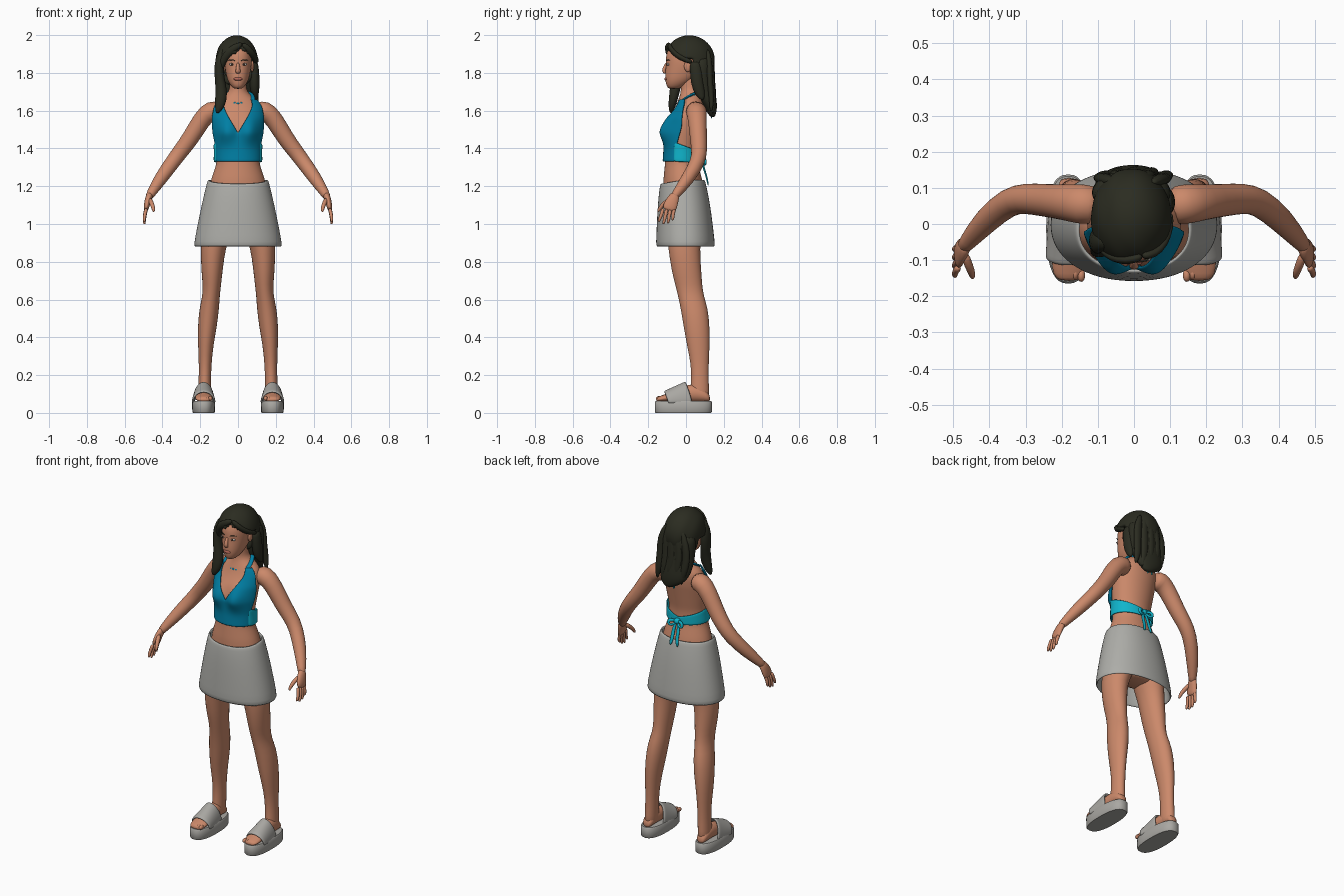
import bpy, bmesh, math
from mathutils import Vector as V

def material(name, *rgb):
    m = bpy.data.materials.new(name)
    m.diffuse_color = (*rgb, 1)
    return m

SKIN = material("skin", .60, .25, .145)
HAIR = material("dark hair", .024, .025, .015)
TEAL = material("teal cloth", .0, .21, .37)
CYAN = material("cyan cloth", .005, .46, .60)
GREY = material("skirt grey", .42, .42, .395)
SHOE = material("shoe grey", .40, .39, .365)
WHITE = material("eye white", .7, .68, .64)
IRIS = material("iris brown", .05, .025, .015)
LIPS = material("lip colour", .45, .14, .10)

def finish(name, bm, mat, mirror=False, solid=0, offset=0, level=1):
    me = bpy.data.meshes.new(name)
    bm.to_mesh(me)
    bm.free()
    me.materials.append(mat)
    for p in me.polygons:
        p.use_smooth = True
    if not level:
        me.set_sharp_from_angle(angle=math.radians(40))
    ob = bpy.data.objects.new(name, me)
    bpy.context.collection.objects.link(ob)
    if mirror:
        ob.modifiers.new("mirror", 'MIRROR')
    if solid:
        s = ob.modifiers.new("thickness", 'SOLIDIFY')
        s.thickness, s.offset = solid, offset
    if level:
        s = ob.modifiers.new("smooth", 'SUBSURF')
        s.levels = s.render_levels = level
    return ob

def loft(name, rings, mat, closed=True, caps=True, **kw):
    """Skin a list of point rings (closed) or rows (open)."""
    bm = bmesh.new()
    rows = [[bm.verts.new(p) for p in r] for r in rings]
    n = len(rows[0])
    for a, b in zip(rows, rows[1:]):
        for i in range(n if closed else n - 1):
            j = (i + 1) % n
            bm.faces.new((a[i], a[j], b[j], b[i]))
    if closed and caps:
        bm.faces.new(rows[0][::-1])
        bm.faces.new(rows[-1])
    bmesh.ops.recalc_face_normals(bm, faces=bm.faces)
    return finish(name, bm, mat, **kw)

def ring(z, rx, yf, yb, cx=0, n=20, p=1.0):
    """Horizontal oval between yf and yb; p < 1 squares it off."""
    sp = lambda v: math.copysign(abs(v) ** p, v)
    A = [2 * math.pi * i / n for i in range(n)]
    return [V((cx + rx * sp(math.sin(a)), (yf + yb) / 2 + (yf - yb) / 2 * sp(math.cos(a)), z)) for a in A]

def tube(name, pts, mat, n=10, **kw):
    """Tube through (x, y, z, r[, r2]); r2 is the radius on the second axis."""
    P = [V(p[:3]) for p in pts]
    d = P[-1] - P[0]
    ref = V((0, 1, 0)) if abs(d.y) < .75 * d.length else V((0, 0, 1))
    rings = []
    for i, p in enumerate(pts):
        t = (P[min(i + 1, len(P) - 1)] - P[max(i - 1, 0)]).normalized()
        u = t.cross(ref).normalized()
        v = u.cross(t)
        rings.append([P[i] + u * p[3] * math.cos(a) + v * p[-1] * math.sin(a)
                      for a in (2 * math.pi * k / n for k in range(n))])
    return loft(name, rings, mat, **kw)

def ball(name, c, s, mat, **kw):
    bm = bmesh.new()
    bmesh.ops.create_uvsphere(bm, u_segments=16, v_segments=10, radius=1)
    for v in bm.verts:
        v.co = V(c) + V((v.co.x * s[0], v.co.y * s[1], v.co.z * s[2]))
    return finish(name, bm, mat, level=0, **kw)

def sample(table, z):
    for a, b in zip(table, table[1:]):
        if z <= b[0]:
            t = (z - a[0]) / (b[0] - a[0])
            return [p + (q - p) * t for p, q in zip(a, b)]
    return table[-1]

# Torso and neck: z, half width, front y, back y
TORSO = [(.93, .10, -.06, .06), (.97, .15, -.11, .09), (1.05, .17, -.125, .11), (1.15, .162, -.122, .10),
         (1.24, .142, -.12, .085), (1.32, .115, -.112, .065), (1.40, .114, -.106, .065),
         (1.48, .125, -.105, .08), (1.56, .132, -.088, .095), (1.62, .128, -.055, .10),
         (1.655, .105, -.042, .095), (1.68, .07, -.033, .085), (1.705, .047, -.027, .075),
         (1.76, .042, -.03, .065), (1.80, .042, -.03, .06)]

def body_point(z, deg, off=0.0):
    """Point on the torso; angle 0 is the front, 90 the side, 180 the back."""
    _, rx, yf, yb = sample(TORSO, z)
    a = math.radians(deg)
    x = (rx + off) * math.sin(a)
    y = (yf + yb) / 2 - ((yb - yf) / 2 + off) * math.cos(a)
    if math.cos(a) > 0:  # bust
        y -= .036 * math.exp(-((abs(x) - .062) / .045) ** 2 - ((z - 1.495) / .06) ** 2)
    return V((x, y, z))

loft("torso", [[body_point(.93 + .87 * i / 36, 15 * k) for k in range(24)] for i in range(37)], SKIN)

# Halter top front panel: z, inner angle, outer angle
PANEL = [(1.33, 0, 68), (1.42, 0, 74), (1.485, 0, 82), (1.52, 9, 82), (1.56, 19, 77), (1.61, 31, 68), (1.66, 40, 66)]
rows = []
for i in range(23):
    z, a0, a1 = sample(PANEL, 1.33 + .015 * i)
    rows.append([body_point(z, a0 + (a1 - a0) * k / 10, .009) for k in range(11)])
loft("halter_panel", rows, TEAL, closed=False, mirror=True, solid=.008)
tube("halter_strap", [(.072, -.026, 1.65, .022, .008), (.076, .01, 1.675, .016, .007), (.066, .05, 1.695, .012, .007),
                      (.035, .083, 1.703, .01, .007), (0, .09, 1.703, .009, .007)], TEAL, mirror=True)

# Back band, knot and hanging ties
rows = []
for i in range(13):
    t = i / 12
    rows.append([body_point(1.33 - .01 * t + (.105 - .06 * t) * k / 4, 64 + 116 * t, .011) for k in range(5)])
loft("back_band", rows, CYAN, closed=False, mirror=True, solid=.007)
ball("back_knot", (0, .083, 1.34), (.02, .018, .018), CYAN)
tube("back_bow", [(.005, .085, 1.34, .006), (.04, .1, 1.35, .014, .007), (.05, .105, 1.325, .014, .007),
                  (.03, .1, 1.31, .01, .006), (.005, .09, 1.335, .006)], CYAN, mirror=True)
tube("back_tie", [(.005, .085, 1.34, .007), (.018, .095, 1.29, .011, .005), (.014, .11, 1.25, .012, .005),
                  (.025, .118, 1.2, .009, .004)], CYAN, mirror=True)
tube("neck_tie", [(.005, .09, 1.7, .007), (.012, .118, 1.65, .008, .005), (.015, .132, 1.6, .008, .005),
                  (.014, .136, 1.555, .006, .004)], CYAN, mirror=True)

# Necklace of beads
for i in range(24):
    a = 2 * math.pi * i / 24
    c = math.cos(a)
    ball("necklace_bead", (.064 * math.sin(a), .025 - .068 * c, 1.668 - .03 * c), (.009, .007, .007), TEAL)

# Skirt
SKIRT = [(.88, .235, -.16, .155), (.93, .228, -.158, .15), (1.05, .204, -.153, .136),
         (1.15, .182, -.146, .12), (1.215, .166, -.139, .105), (1.235, .16, -.136, .10)]
rings = [ring(*r, n=32, p=.93) for r in SKIRT]
for r in rings[-2:]:
    for k, v in enumerate(r):
        v.z -= .02 * max(0, math.cos(2 * math.pi * k / 32))
loft("skirt", rings, GREY, caps=False, solid=.012, offset=-1)

# Legs: z, half width, front y, back y, centre x
LEG = [(1.02, .08, -.105, .095, .095), (.95, .078, -.102, .09, .11), (.88, .067, -.096, .072, .132),
       (.75, .057, -.077, .082, .138), (.68, .049, -.058, .086, .138), (.62, .046, -.043, .094, .142),
       (.55, .053, -.028, .118, .153), (.45, .051, -.012, .126, .163), (.36, .041, .004, .126, .171),
       (.25, .033, .028, .12, .174), (.16, .033, .026, .12, .176), (.10, .034, .02, .125, .178), (.07, .03, .03, .115, .178)]
loft("leg", [ring(*r) for r in LEG], SKIN, mirror=True)

# Feet: y, half width, top z
FOOT = [(.128, .02, .09), (.11, .032, .12), (.06, .036, .155), (.0, .037, .15), (-.05, .044, .125),
        (-.10, .05, .102), (-.14, .046, .09), (-.158, .028, .08)]
loft("foot", [[V((.18 + w * math.cos(a), y, (.058 + h) / 2 + (h - .058) / 2 * math.sin(a)))
               for a in (2 * math.pi * k / 14 for k in range(14))] for y, w, h in FOOT], SKIN, mirror=True)
for k in range(5):
    x = .146 + .0165 * k
    ball("toe", (x, -.142 + .006 * k, .076), (.011 - .001 * k + .0, .018, .013), SKIN, mirror=True)

# Platform sandals
sole = [(0, .057, -.16, .132), (.006, .06, -.165, .137), (.058, .061, -.165, .137), (.064, .057, -.16, .132)]
loft("sandal_sole", [ring(*r, cx=.182, n=36, p=.8) for r in sole], SHOE, mirror=True, level=0)
rows = []
for i in range(7):
    t = i / 6
    row = []
    for k in range(15):
        a = math.pi * k / 14
        s = math.sin(a)
        y = (-.095 - .02 * s) * (1 - t) + (.035 - .035 * s) * t
        row.append(V((.182 + (.058 - .008 * t) * math.cos(a), y, .05 + (.06 + .052 * t) * s ** .8)))
    rows.append(row)
loft("sandal_strap", rows, SHOE, closed=False, mirror=True, solid=.012)

# Arms and hands
tube("arm", [(.09, .05, 1.595, .052), (.145, .055, 1.603, .058), (.19, .06, 1.558, .050), (.25, .066, 1.455, .046),
             (.30, .071, 1.39, .043), (.345, .065, 1.33, .040), (.41, .01, 1.24, .037), (.465, -.055, 1.155, .023),
             (.472, -.065, 1.14, .02)], SKIN, n=16, mirror=True)
tube("palm", [(.463, -.05, 1.165, .02, .022), (.476, -.07, 1.13, .018, .033), (.484, -.084, 1.095, .016, .039),
              (.488, -.092, 1.068, .011, .036)], SKIN, n=14, mirror=True)
for k in range(4):
    y, l = -.12 + .02 * k, (.06, .072, .068, .052)[k]
    tube("finger", [(.485, y, 1.085, .0115), (.493, y - .009, 1.085 - l * .55, .010), (.497, y - .02 + .004 * k, 1.085 - l, .009),
                    (.494, y - .026 + .004 * k, 1.07 - l, .006)], SKIN, n=8, mirror=True)
tube("thumb", [(.47, -.08, 1.135, .014), (.457, -.115, 1.11, .013), (.448, -.138, 1.085, .011), (.446, -.15, 1.062, .007)],
     SKIN, n=8, mirror=True)

# Head: z, half width, front y, back y
HEAD = [(1.715, .018, -.09, -.04), (1.728, .036, -.103, -.01), (1.755, .053, -.109, .03), (1.78, .061, -.111, .06),
        (1.81, .067, -.11, .08), (1.84, .072, -.106, .09), (1.87, .074, -.108, .10), (1.91, .073, -.104, .10),
        (1.945, .06, -.08, .08), (1.97, .035, -.04, .05)]
loft("head", [ring(*r, n=24, p=.93) for r in HEAD], SKIN)
tube("nose", [(0, -.1, 1.856, .008), (0, -.111, 1.83, .010), (0, -.121, 1.81, .015, .011), (0, -.107, 1.796, .012, .008)], SKIN)
ball("ear", (.075, .01, 1.835), (.01, .02, .03), SKIN, mirror=True)
ball("eye", (.032, -.0945, 1.845), (.016, .008, .0065), WHITE, mirror=True)
ball("iris", (.032, -.1, 1.845), (.0065, .004, .006), IRIS, mirror=True)
tube("eyebrow", [(.014, -.105, 1.864, .003), (.034, -.102, 1.871, .0035), (.054, -.084, 1.866, .002)], HAIR, n=6, mirror=True)
ball("lips", (0, -.106, 1.768), (.024, .009, .009), LIPS)

# Hair cap with the face opening cut away
bm = bmesh.new()
bmesh.ops.create_uvsphere(bm, u_segments=40, v_segments=30, radius=1)
for v in bm.verts:
    wave = 1 + .012 * math.sin(9 * v.co.x + 5 * v.co.y + 4 * v.co.z)
    v.co = V((-.007 + .113 * v.co.x * wave, .017 + .137 * v.co.y * wave, 1.862 + .137 * v.co.z))
def in_face(c):
    return c.y < .03 and c.z < 1.928 - .55 * abs(c.x - .02)
bmesh.ops.delete(bm, geom=[f for f in bm.faces if in_face(f.calc_center_median())], context='FACES')
finish("hair_cap", bm, HAIR, solid=.03, offset=-1)

# Long hair behind: z, half width, front y, back y, centre x
BACK = [(1.90, .10, .0, .145, -.007), (1.84, .112, .025, .152, -.007), (1.78, .11, .025, .147, -.008), (1.72, .106, .035, .153, -.008),
        (1.66, .10, .06, .163, -.008), (1.615, .082, .095, .165, -.004), (1.585, .05, .115, .16, .01), (1.565, .02, .13, .152, .02)]
loft("back_hair", [ring(*r) for r in BACK], HAIR)
for k in range(5):
    x = -.08 + .04 * k
    b = .125 - 1.8 * x * x
    tube("back_lock", [(x * .6, b, 1.93, .012), (x, b + .012, 1.84, .026, .018), (x * 1.1 - .008, b + .012, 1.75, .024, .016),
                       (x + .008, b + .025, 1.66, .024, .016), (x + .02, b + .018, 1.59 - .01 * (k % 2), .006)], HAIR)

# Front locks and swept fringe
tube("front_lock", [(-.07, -.045, 1.935, .02), (-.098, -.045, 1.87, .028, .04), (-.102, -.045, 1.80, .026, .04),
                    (-.09, -.055, 1.73, .03, .03), (-.088, -.066, 1.67, .035, .026), (-.098, -.075, 1.62, .026, .02),
                    (-.112, -.08, 1.585, .008)], HAIR)
tube("side_lock", [(.085, .045, 1.87, .022, .03), (.09, .055, 1.80, .024, .035), (.086, .06, 1.74, .031, .035),
                   (.09, .075, 1.69, .022, .03), (.098, .09, 1.655, .007)], HAIR)
tube("fringe_left", [(.025, -.088, 1.955, .012), (-.015, -.104, 1.938, .02, .012), (-.055, -.094, 1.905, .022, .014),
                     (-.083, -.068, 1.86, .02, .016), (-.095, -.05, 1.80, .012)], HAIR)
tube("fringe_right", [(.022, -.088, 1.955, .012), (.052, -.086, 1.932, .018, .012), (.08, -.055, 1.895, .018, .014),
                      (.094, -.01, 1.872, .018, .014), (.098, .035, 1.855, .012)], HAIR)
